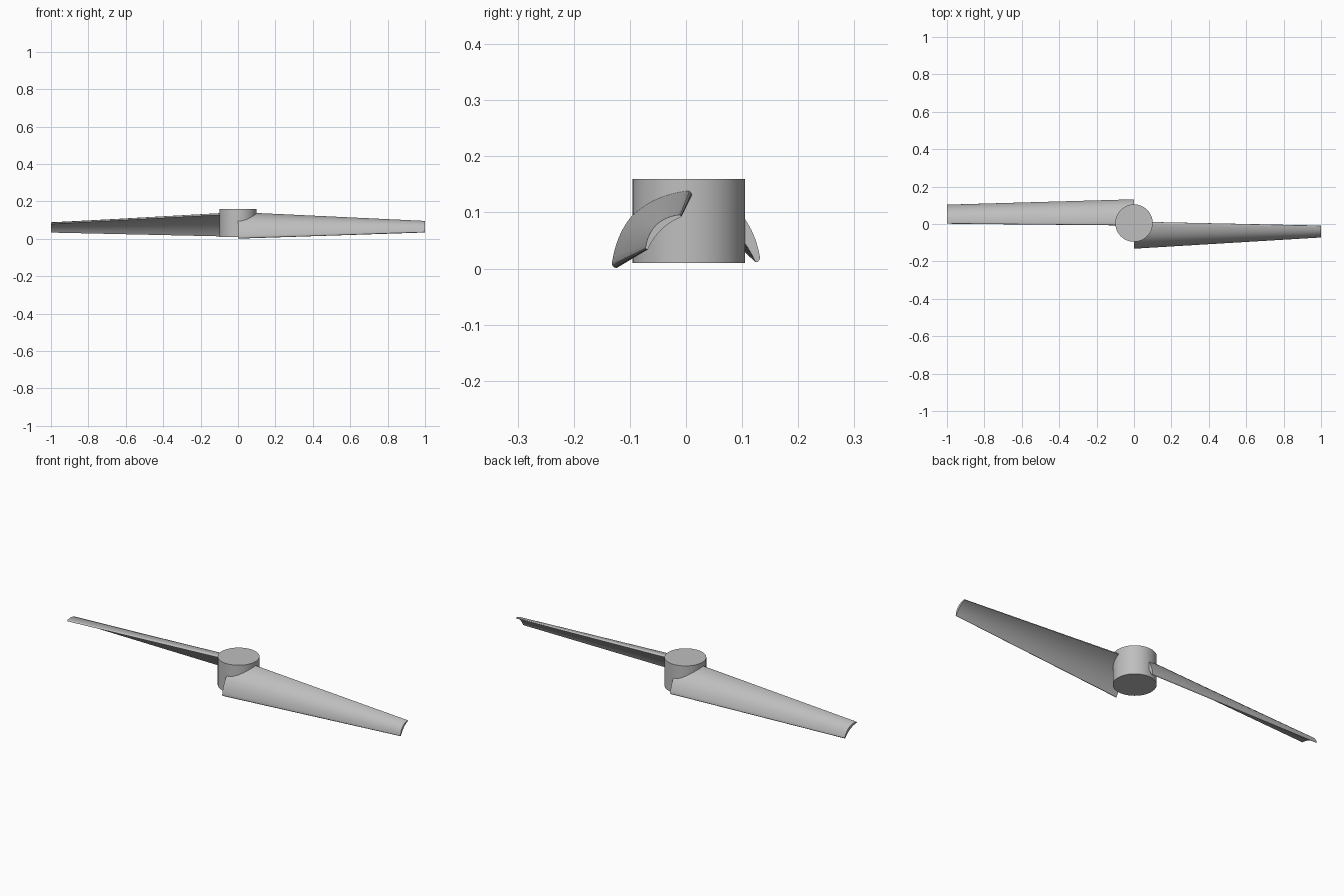
import bpy, bmesh
from mathutils import Vector

cube = bpy.data.objects.get("Cube")
if cube:
    bpy.data.objects.remove(cube, do_unlink=True)

# One plain grey for the whole propeller
GREY = (0.52, 0.52, 0.52, 1)
grey = bpy.data.materials.new("plain_grey")
grey.use_nodes = True
grey.diffuse_color = GREY
grey.node_tree.nodes["Principled BSDF"].inputs["Base Color"].default_value = GREY


def finish(name, bm, angle):
    bmesh.ops.recalc_face_normals(bm, faces=bm.faces)
    mesh = bpy.data.meshes.new(name)
    bm.to_mesh(mesh)
    bm.free()
    mesh.materials.append(grey)
    ob = bpy.data.objects.new(name, mesh)
    bpy.context.collection.objects.link(ob)
    bpy.ops.object.select_all(action='DESELECT')
    ob.select_set(True)
    bpy.context.view_layer.objects.active = ob
    bpy.ops.object.shade_smooth_by_angle(angle=angle)


def section(upper, lower, steps=20):
    """Cupped crescent with rounded ends, between two (y, z) edge points."""
    up, low = Vector(upper), Vector(lower)
    chord = low - up
    normal = Vector((chord.y, -chord.x))
    if normal.y < 0:
        normal.negate()

    def point(s, offset):
        return up + chord * s + normal * offset

    arc = [i / steps for i in range(steps + 1)]
    outer = [point(s, 0.75 * s * (1 - s)) for s in arc]
    inner = [point(s, 0.40 * s * (1 - s) - 0.065) for s in reversed(arc)]
    low_cap = [point(1.013, -0.018), point(1.013, -0.047)]
    up_cap = [point(-0.013, -0.047), point(-0.013, -0.018)]
    return outer + low_cap + inner + up_cap


def blade(name, tip_x, root, tip):
    """Straight loft from the hub axis to the tip."""
    bm = bmesh.new()
    rings = [[bm.verts.new((x, p.x, p.y)) for p in section(*ends)]
             for x, ends in ((0, root), (tip_x, tip))]
    n = len(rings[0])
    for i in range(n):
        j = (i + 1) % n
        bm.faces.new((rings[0][i], rings[0][j], rings[1][j], rings[1][i]))
    for ring in rings:
        bm.faces.new(ring)
    finish(name, bm, 0.7)


# Hub
bm = bmesh.new()
bmesh.ops.create_cone(bm, cap_ends=True, segments=64, radius1=0.1, radius2=0.1, depth=0.15)
bmesh.ops.translate(bm, verts=bm.verts, vec=(0, 0.005, 0.085))
finish("hub", bm, 0.6)

# Blades, each given as (upper edge, lower edge) at root and tip
blade("left_blade", 1, ((0.004, 0.143), (-0.132, 0.010)), ((-0.012, 0.096), (-0.072, 0.038)))
blade("right_blade", -1, ((0.0, 0.143), (0.132, 0.020)), ((0.005, 0.086), (0.103, 0.040)))
